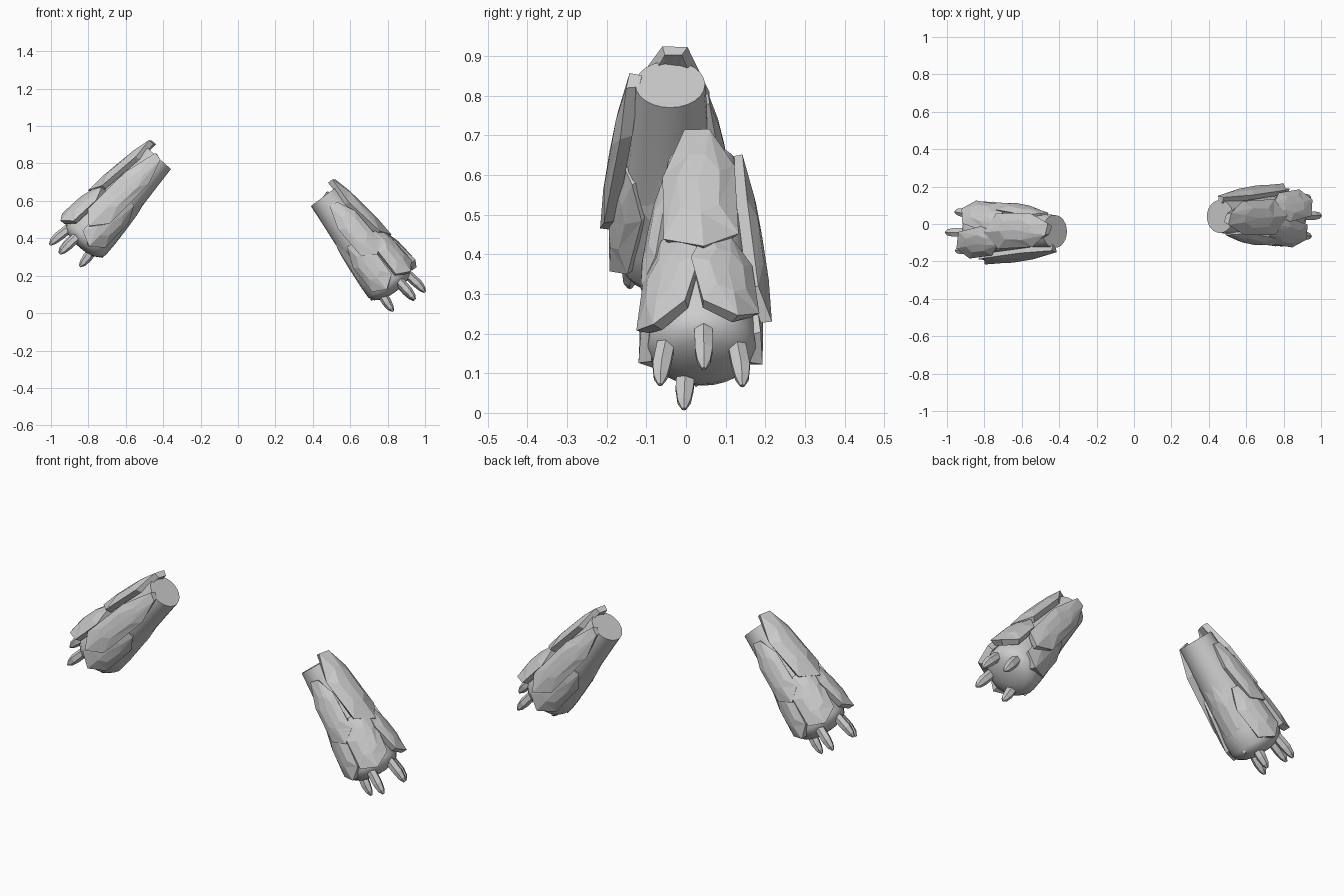
import bpy, bmesh, math
from mathutils import Vector

if "Cube" in bpy.data.objects:
    bpy.data.objects.remove(bpy.data.objects["Cube"])

W0 = 0.04  # sideways offset of the arm axis


def make_frame(side, cx, cz, tilt):
    """Maps arm space (along arm, towards hand back, sideways) to the world."""
    c, s = math.cos(math.radians(tilt)), math.sin(math.radians(tilt))

    def place(u, v, w):
        return Vector((side * (cx + u * c + v * s), side * w, cz - u * s + v * c))
    return place


def polar(u, ang, r):
    a = math.radians(ang)
    return u, r * math.cos(a), W0 + r * math.sin(a)


def finish(bm, name, smooth=False):
    bmesh.ops.recalc_face_normals(bm, faces=bm.faces[:])
    me = bpy.data.meshes.new(name)
    bm.to_mesh(me)
    bm.free()
    ob = bpy.data.objects.new(name, me)
    bpy.context.collection.objects.link(ob)
    if smooth:
        bpy.ops.object.select_all(action='DESELECT')
        ob.select_set(True)
        bpy.context.view_layer.objects.active = ob
        bpy.ops.object.shade_smooth_by_angle(angle=math.radians(35))


def loft(name, rings, smooth=False):
    bm = bmesh.new()
    rows = [[bm.verts.new(p) for p in ring] for ring in rings]
    n = len(rows[0])
    for a, b in zip(rows, rows[1:]):
        for i in range(n):
            j = (i + 1) % n
            bm.faces.new((a[i], a[j], b[j], b[i]))
    bm.faces.new(rows[0])
    bm.faces.new(rows[-1])
    finish(bm, name, smooth)


# Tuft outline: fraction along, fraction across
LEAF = [(0, -.5), (.02, .3), (.28, .95), (.84, .85), (1, .1), (.88, -.75), (.35, -1)]


def tuft(name, place, u0, u1, ang, half, r0, r1, skew):
    """Faceted fur tuft wrapped on the arm, flaring from r0 to r1."""
    pts = [(u0 + (u1 - u0) * t, ang + half * s + skew * (t - .5),
            r0 + (r1 - r0) * t ** .7) for t, s in LEAF]
    n = len(pts)
    mid = [sum(p[k] for p in pts) / n for k in range(3)]
    bm = bmesh.new()

    def layer(dr, peak):
        outer, inner = [], []
        for p in pts:
            q = [(a + b) / 2 for a, b in zip(p, mid)]
            outer.append(bm.verts.new(place(*polar(p[0], p[1], p[2] + dr))))
            inner.append(bm.verts.new(place(*polar(q[0], q[1], q[2] + dr + peak))))
        hub = bm.verts.new(place(*polar(mid[0], mid[1], mid[2] + dr + peak)))
        for i in range(n):
            j = (i + 1) % n
            bm.faces.new((outer[i], outer[j], inner[j]))
            bm.faces.new((outer[i], inner[j], inner[i]))
            bm.faces.new((inner[i], inner[j], hub))
        return outer
    top, low = layer(0, .008), layer(-.033, 0)
    for i in range(n):
        j = (i + 1) % n
        bm.faces.new((top[i], top[j], low[j], low[i]))
    finish(bm, name)


# start, end, angle, half width, start radius, end radius, skew
TUFTS = {
    "back_tuft": (-.045, .38, -3, 46, .1, .165, 0),
    "hand_tuft_a": (.31, .6, -38, 35, .14, .178, -18),
    "hand_tuft_b": (.31, .6, 23, 32, .14, .19, 5),
    "outer_tuft": (-.01, .52, 82, 30, .107, .18, -12),
    "inner_tuft": (.06, .42, -78, 33, .1, .16, 0),
    "inner_low_tuft": (.29, .6, -105, 34, .122, .163, 0),
    "outer_low_tuft": (.27, .6, 108, 38, .117, .158, -15),
    "palm_tuft": (.2, .6, 182, 46, .1, .135, 0),
}

# Claw tips: along, towards back, sideways
CLAWS = [(.714, -.075, -.005), (.735, .055, -.065), (.735, .122, .045), (.735, .05, .142)]

BODY = [(0, .088), (.1, .095), (.35, .115), (.5, .135), (.575, .137),
        (.605, .122), (.625, .09), (.636, .045), (.638, .01)]


def build_arm(label, place):
    # Tapered sleeve with a rounded hand end
    loft(label + "_forearm",
         [[place(*polar(u, i * 15, r)) for i in range(24)] for u, r in BODY], True)
    for name, args in TUFTS.items():
        tuft(label + "_" + name, place, *args)
    # Blunt faceted claws
    for k, (tu, tv, tw) in enumerate(CLAWS):
        rings = []
        for t, r in ((0, .016), (.2, .026), (.62, .026), (.86, .019), (1, .006)):
            f = .8 + .2 * math.sin(t * math.pi / 2)
            cu, cv, cw = tu - .165 * (1 - t), tv * f, W0 + (tw - W0) * f
            rings.append([place(cu, cv + r * math.cos(i * math.pi / 3),
                                cw + r * math.sin(i * math.pi / 3)) for i in range(6)])
        loft(f"{label}_claw_{k + 1}", rings)


build_arm("right", make_frame(1, .46, .625, 53))
build_arm("left", make_frame(-1, .424, .829, 48))
